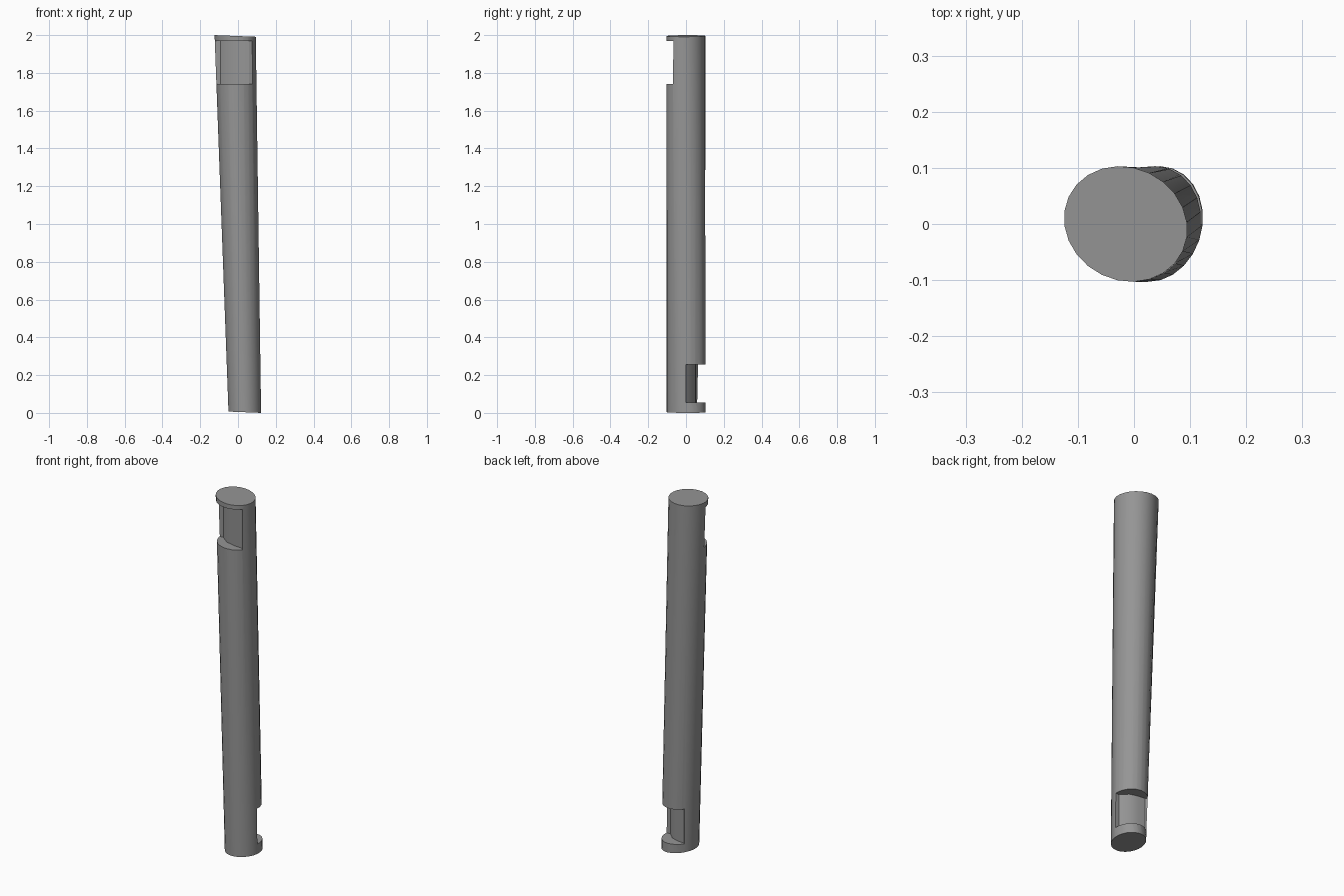
import bpy, bmesh, math

if "Cube" in bpy.data.objects:
    bpy.data.objects.remove(bpy.data.objects["Cube"])

SIDES = 24


def centre_x(z):
    return 0.036 - 0.0255 * z


def radius_x(z):
    return 0.087 + 0.0115 * z


def make_object(name, rings):
    """Loft a closed solid through rings of equal point count."""
    bm = bmesh.new()
    loops = [[bm.verts.new(p) for p in ring] for ring in rings]
    for a, b in zip(loops, loops[1:]):
        n = len(a)
        for i in range(n):
            j = (i + 1) % n
            bm.faces.new((a[i], a[j], b[j], b[i]))
    bm.faces.new(list(reversed(loops[0])))
    bm.faces.new(loops[-1])
    bmesh.ops.recalc_face_normals(bm, faces=bm.faces[:])
    mesh = bpy.data.meshes.new(name)
    bm.to_mesh(mesh)
    bm.free()
    obj = bpy.data.objects.new(name, mesh)
    bpy.context.collection.objects.link(obj)
    return obj


def post_ring(z):
    """Slightly skewed elliptical ring whose cap tilts down towards +x."""
    skew = 0.11 - 0.105 * z
    ring = []
    for i in range(SIDES):
        a = 2 * math.pi * (i + 0.5) / SIDES
        dx = radius_x(z) * math.cos(a)
        ring.append((centre_x(z) + dx, 0.103 * math.sin(a + skew), z - 0.04 * dx))
    return ring


# Tapered, leaning post
post = make_object("post", [post_ring(0.0035), post_ring(1.9955)])

# Notch outline: recessed face, slanted end wall, then well outside the post
NOTCH = [(-0.08, 0), (-0.035, -0.036), (0.02, -0.05), (0.07, -0.054),
         (0.17, -0.135), (0.17, -0.3), (-0.3, -0.3), (-0.3, 0)]


def cut_notch(name, z0, z1, turn):
    """Cut a pocket into the post; turn = -1 faces it to the back."""
    zm = (z0 + z1) / 2
    sx = turn * radius_x(zm) / 0.108
    rings = [[(centre_x(zm) + x * sx, y * turn, z) for x, y in NOTCH]
             for z in (z0, z1)]
    cutter = make_object(name, rings)
    cutter.hide_render = True
    mod = post.modifiers.new(name, 'BOOLEAN')
    mod.operation = 'DIFFERENCE'
    mod.solver = 'EXACT'
    mod.object = cutter
    bpy.context.view_layer.objects.active = post
    bpy.ops.object.modifier_apply(modifier=mod.name)
    bpy.data.objects.remove(cutter)


# Upper pocket at the front, lower pocket at the back
cut_notch("upper_notch", 1.74, 1.97, 1)
cut_notch("lower_notch", 0.055, 0.255, -1)

# Dark grey finish
grey = bpy.data.materials.new("dark_grey")
grey.diffuse_color = (0.3, 0.3, 0.3, 1)
grey.use_nodes = True
grey.node_tree.nodes["Principled BSDF"].inputs["Base Color"].default_value = grey.diffuse_color
post.data.materials.clear()
post.data.materials.append(grey)

# Smooth sides, sharp rims
bpy.ops.object.select_all(action='DESELECT')
post.select_set(True)
bpy.context.view_layer.objects.active = post
bpy.ops.object.shade_smooth_by_angle(angle=math.radians(30))
